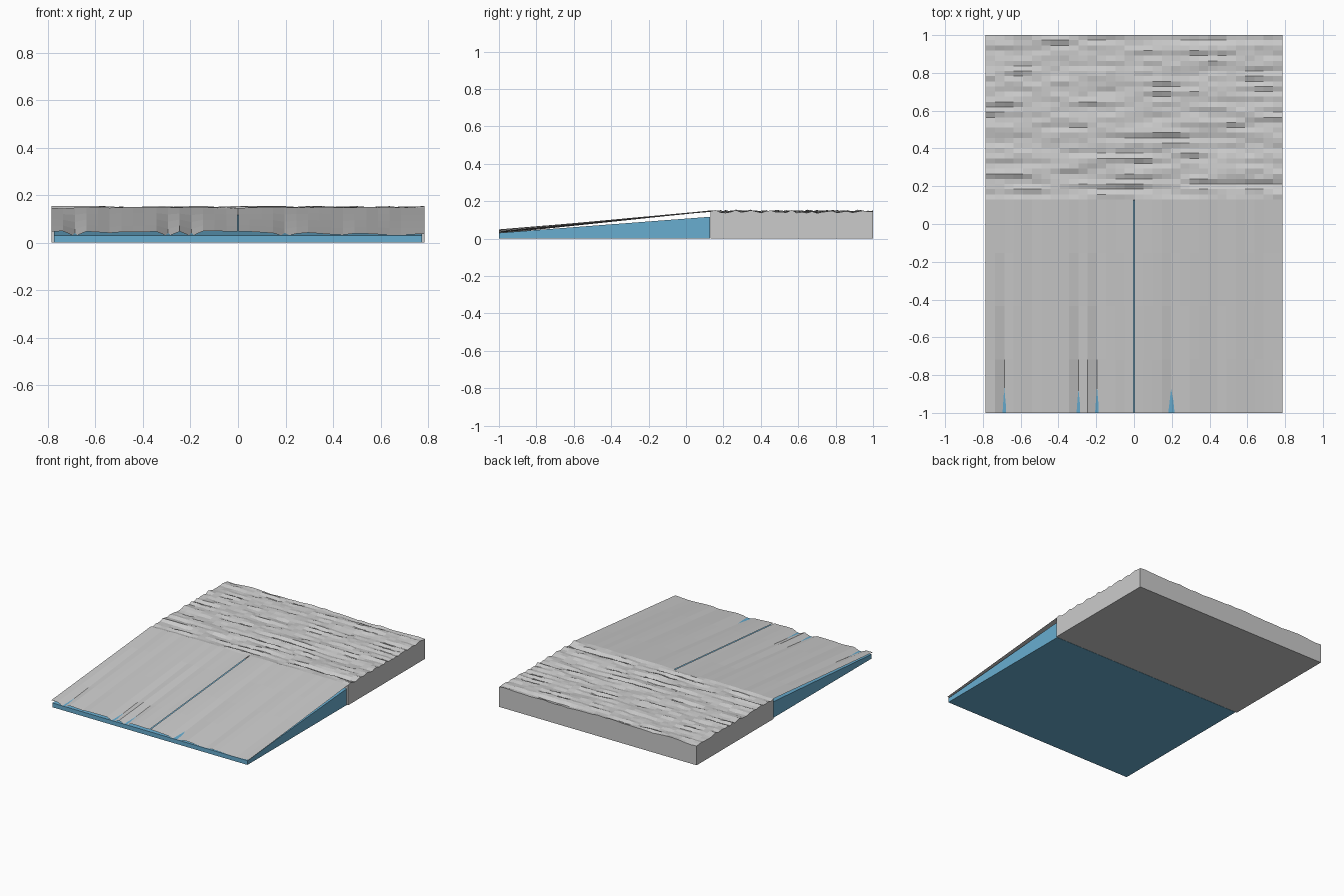
import bpy, bmesh, random

if "Cube" in bpy.data.objects:
    bpy.data.objects.remove(bpy.data.objects["Cube"])

random.seed(7)
W, Y0, NX, NY = 0.785, 0.13, 32, 32
xs = [-W + 2 * W * i / NX for i in range(NX + 1)]


def noise_row(mid, spread, lo, hi):
    """Heights along x that wander gently, so bumps are stretched sideways."""
    row, v = [], random.uniform(-spread, spread)
    for _ in xs:
        v = 0.75 * v + random.uniform(-spread, spread) * 0.65
        row.append(min(hi, max(lo, mid + v)))
    return row


def make_object(name, bm):
    bmesh.ops.recalc_face_normals(bm, faces=bm.faces)
    me = bpy.data.meshes.new(name)
    bm.to_mesh(me)
    bm.free()
    ob = bpy.data.objects.new(name, me)
    bpy.context.collection.objects.link(ob)
    return ob


def grid(bm, points):
    rows = [[bm.verts.new(p) for p in row] for row in points]
    for a, b in zip(rows, rows[1:]):
        for i in range(len(a) - 1):
            bm.faces.new((a[i], a[i + 1], b[i + 1], b[i]))


# Rough block with a rippled top
heights = [noise_row(0.145, 0.008, 0.130, 0.155) for _ in range(NY + 1)]
heights[0] = noise_row(0.148, 0.004, 0.142, 0.154)
bm = bmesh.new()
grid(bm, [[(x, Y0 + (1 - Y0) * j / NY, z) for x, z in zip(xs, heights[j])]
          for j in range(NY + 1)])
rim = [e for e in bm.edges if e.is_boundary]
ext = bmesh.ops.extrude_edge_only(bm, edges=rim)["geom"]
for v in ext:
    if isinstance(v, bmesh.types.BMVert):
        v.co.z = 0
base = [e for e in bm.edges if all(v.co.z == 0 for v in e.verts)]
bmesh.ops.contextual_create(bm, geom=base)
make_object("rough_block", bm)

# Thin ramp sheet in two halves, with a seam at the middle
front = noise_row(0.041, 0.007, 0.032, 0.052)
for x_low in (-0.69, -0.28, -0.2, 0.18):
    i = round((x_low + W) / (2 * W) * NX)
    front[i] = 0.027
half = NX // 2
for name, a, b, shift in (("ramp_left", 0, half, -0.003), ("ramp_right", half, NX, 0.003)):
    pts = []
    for j in range(5):
        t = j / 4
        row = []
        for i in range(a, b + 1):
            x = xs[i] + (shift if i == half else 0)
            row.append((x, -1 + (Y0 + 1) * t, front[i] * (1 - t) + heights[0][i] * t))
        pts.append(row)
    bm = bmesh.new()
    grid(bm, pts)
    ob = make_object(name, bm)
    if ob.data.polygons[0].normal.z < 0:
        ob.data.flip_normals()

# Blue wedge carrying the ramp
profile = [(-1, 0), (0.128, 0), (0.128, 0.117), (-1, 0.031)]
bm = bmesh.new()
face = bm.faces.new([bm.verts.new((-0.775, y, z)) for y, z in profile])
out = bmesh.ops.extrude_face_region(bm, geom=[face])["geom"]
bmesh.ops.translate(bm, vec=(1.55, 0, 0),
                    verts=[v for v in out if isinstance(v, bmesh.types.BMVert)])
wedge = make_object("ramp_wedge", bm)
blue = bpy.data.materials.new("blue")
blue.diffuse_color = (0.14, 0.42, 0.63, 1)
blue.use_nodes = True
blue.node_tree.nodes["Principled BSDF"].inputs["Base Color"].default_value = blue.diffuse_color
wedge.data.materials.append(blue)
